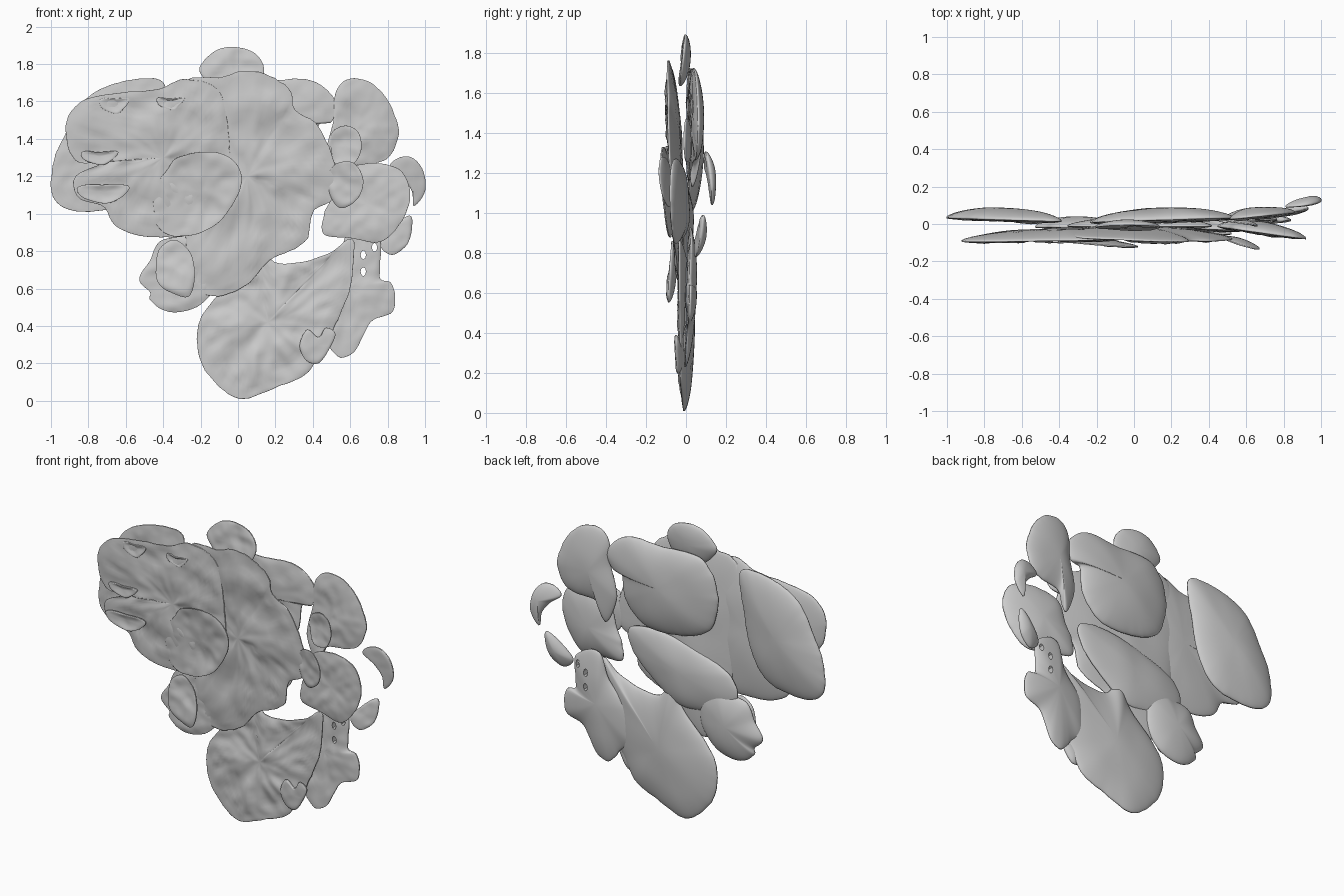
import bpy, bmesh, math, random
from mathutils import Vector, noise

random.seed(3)
N, RINGS = 112, 14


def outline(pts):
    """Closed smooth curve through (x, z) points, evenly resampled."""
    P = [Vector(p) for p in pts]
    n, dense = len(P), []
    for i in range(n):
        a, b, c, d = P[i - 1], P[i], P[(i + 1) % n], P[(i + 2) % n]
        for k in range(24):
            t = k / 24
            dense.append(0.5 * (2 * b + (c - a) * t + (2 * a - 5 * b + 4 * c - d) * t**2
                                + (3 * b - a - 3 * c + d) * t**3))
    m = len(dense)
    run = [0.0]
    for i in range(m):
        run.append(run[-1] + (dense[(i + 1) % m] - dense[i]).length)
    out, j = [], 0
    for k in range(N):
        s = run[-1] * k / N
        while run[j + 1] < s:
            j += 1
        f = (s - run[j]) / max(run[j + 1] - run[j], 1e-9)
        out.append(dense[j].lerp(dense[(j + 1) % m], f))
    return out


def plate(name, pts, y, thick, tilt=(0, 0), centre=None, wrinkle=0.012, cup=0.0):
    """Lobed shelf: wrinkled front, smooth domed back. tilt = dy/dx, dy/dz."""
    rim = outline(pts)
    c = Vector(centre) if centre else sum(rim, Vector((0, 0))) / N
    seed = random.uniform(0, 50)
    bm = bmesh.new()

    def point(p, r, back):
        base = y + tilt[0] * (p.x - c.x) + tilt[1] * (p.y - c.y)
        if back:
            base += 0.012 + thick * (1 - r * r) ** 0.65
            base += 0.006 * noise.noise((p.x * 5, seed, p.y * 5)) * (1 - r * r)
        else:
            base += cup * (1 - r * r) + 0.006 * r ** 10
            base += wrinkle * noise.noise((p.x * 6, seed, p.y * 6)) * (1 - r ** 6)
            base += wrinkle * 0.6 * noise.noise((p.x * 17, seed, p.y * 17)) * (1 - r ** 8)
        return bm.verts.new((p.x, base, p.y))

    def side(back):
        rings = []
        for k in range(1, RINGS + 1):
            r = math.sin(k / RINGS * math.pi / 2)
            ring = []
            for q in rim:
                d = (q - c) * r
                d *= 1 + 0.014 * r ** 6 * noise.noise((q.x * 22, seed, q.y * 22))
                ring.append(point(c + d, r, back))
            rings.append(ring)
        hub = point(c, 0, back)
        for i in range(N):
            j = (i + 1) % N
            bm.faces.new((hub, rings[0][i], rings[0][j]))
            for a, b in zip(rings, rings[1:]):
                bm.faces.new((a[i], b[i], b[j], a[j]))
        return rings[-1]

    f, b = side(False), side(True)
    for i in range(N):
        j = (i + 1) % N
        bm.faces.new((f[i], b[i], b[j], f[j]))
    bmesh.ops.recalc_face_normals(bm, faces=bm.faces)
    me = bpy.data.meshes.new(name)
    bm.to_mesh(me)
    bm.free()
    me.shade_smooth()
    ob = bpy.data.objects.new(name, me)
    bpy.context.collection.objects.link(ob)
    return ob


# Large front shelves
plate("main_shelf", [(-.28, 1.71), (-.09, 1.73), (0, 1.76), (.14, 1.75), (.28, 1.66), (.3, 1.56),
      (.41, 1.49), (.48, 1.37), (.52, 1.24), (.51, 1.08), (.4, 1.01), (.36, .85), (.17, .75),
      (.06, .63), (-.1, .56), (-.26, .6), (-.28, .73), (-.28, .88), (-.35, 1.2), (-.4, 1.5)],
      -.07, .045, (-.04, -.05), (.05, 1.2), .022)
plate("upper_left_shelf", [(-.28, 1.72), (-.42, 1.67), (-.68, 1.64), (-.84, 1.6), (-.92, 1.48),
      (-.9, 1.33), (-.84, 1.27), (-.7, 1.28), (-.87, 1.2), (-.85, 1.08), (-.72, 1.04),
      (-.65, .93), (-.5, .88), (-.28, .88), (-.18, .96), (-.05, 1.1), (-.05, 1.4), (-.1, 1.65)],
      -.085, .05, (.02, -.03), (-.4, 1.3), .022)
plate("centre_curl", [(-.37, 1.25), (-.3, 1.31), (-.13, 1.33), (-.02, 1.28), (.02, 1.19),
      (-.01, 1.08), (-.12, .94), (-.28, .88), (-.42, .92), (-.45, 1.1)],
      -.11, .02, (-.08, -.05), (-.2, 1.12), .012, .025)

# Back shelves
plate("back_left_shelf", [(-.4, 1.7), (-.6, 1.71), (-.78, 1.64), (-.86, 1.55), (-.92, 1.43),
      (-.98, 1.3), (-1, 1.12), (-.94, 1.04), (-.82, 1.01), (-.6, 1.05), (-.48, 1.2), (-.42, 1.45)],
      .015, .06, (-.03, 0))
plate("back_upper_shelf", [(.17, 1.71), (.36, 1.72), (.47, 1.67), (.53, 1.58), (.5, 1.49),
      (.43, 1.47), (.4, 1.3), (.25, 1.17), (0, 1.18), (-.18, 1.27), (-.23, 1.5), (-.12, 1.7)],
      .01, .065, (.03, .02))
plate("back_strip", [(.4, 1.12), (.2, 1.15), (-.05, 1.1), (-.3, 1), (-.35, .85), (-.2, .75),
      (.05, .72), (.25, .85), (.38, .98)], -.02, .045)
plate("top_cap", [(-.2, 1.75), (-.18, 1.82), (-.1, 1.88), (0, 1.89), (.1, 1.85), (.14, 1.76),
      (.08, 1.66), (-.08, 1.64)], -.025, .035, (0, .1))

# Right side lobes
plate("right_upper_shelf", [(.52, 1.64), (.57, 1.71), (.66, 1.72), (.75, 1.67), (.82, 1.57),
      (.86, 1.44), (.82, 1.32), (.74, 1.27), (.6, 1.25), (.54, 1.13), (.47, 1.3), (.51, 1.5)],
      .03, .045, (.1, 0), (.63, 1.45))
plate("right_mid_shelf", [(.5, 1.08), (.46, 1), (.46, .89), (.6, .87), (.76, .85), (.87, .95),
      (.92, 1.08), (.9, 1.19), (.84, 1.25), (.7, 1.27), (.55, 1.22)], -.055, .055, (-.14, 0))
plate("right_upper_curl", [(.5, 1.33), (.5, 1.43), (.57, 1.47), (.64, 1.44), (.66, 1.35),
      (.62, 1.27), (.53, 1.26)], -.005, .02, (-.15, 0), cup=.02)
plate("right_lower_curl", [(.48, 1.2), (.53, 1.27), (.62, 1.27), (.67, 1.18), (.64, 1.08),
      (.55, 1.03), (.49, 1.1)], -.11, .02, (-.3, -.1), cup=.01)
plate("right_far_lobe", [(.81, 1.25), (.86, 1.3), (.93, 1.3), (.99, 1.23), (1, 1.12),
      (.94, 1.04), (.93, 1.12), (.88, 1.19)], .105, .03, (.12, -.1), (.94, 1.2), .006)
plate("right_low_lobe", [(.84, .94), (.92, .99), (.93, .92), (.9, .83), (.82, .78), (.76, .84)],
      .055, .03, (.15, .1), wrinkle=.006)

# Bottom shelves
plate("bottom_shelf", [(-.12, .55), (-.2, .44), (-.22, .3), (-.18, .17), (-.07, .05), (.04, .01),
      (.2, .07), (.36, .14), (.45, .28), (.51, .38), (.6, .6), (.62, .8), (.6, .87), (.49, .79),
      (.33, .74), (.2, .74), (.1, .83), (.03, .7)], -.025, .055, (-.04, 0), (.16, .42), .025)
low = plate("bottom_right_shelf", [(.38, .4), (.45, .34), (.5, .27), (.55, .23), (.62, .26),
            (.67, .35), (.72, .43), (.82, .47), (.84, .55), (.82, .63), (.76, .65), (.76, .72),
            (.75, .87), (.6, .92), (.53, .75), (.4, .6)], 0, .04, (.05, .03), (.6, .6))
plate("bottom_curl", [(.37, .38), (.43, .34), (.47, .39), (.52, .36), (.49, .28), (.43, .2),
      (.36, .22), (.33, .3)], -.055, .03, (-.03, -.05), (.43, .3), .006)
plate("lower_left_shelf", [(-.3, .88), (-.42, .85), (-.47, .75), (-.53, .65), (-.47, .58),
      (-.47, .54), (-.39, .48), (-.28, .48), (-.18, .53), (-.1, .65), (-.1, .82), (-.2, .9)],
      -.025, .055)
plate("lower_left_oval", [(-.44, .7), (-.42, .81), (-.34, .86), (-.26, .8), (-.23, .68),
      (-.26, .56), (-.34, .57), (-.42, .62)], -.085, .03, (-.05, .05))

# Small overlapping lips on the left shelf
for i, (x, z, w, h) in enumerate([(-.66, 1.59, .08, .04), (-.36, 1.6, .075, .03),
                                  (-.74, 1.31, .1, .035), (-.72, 1.12, .14, .05)]):
    pts = [(x + w * math.cos(a) + .01 * math.sin(3 * a), z + h * math.sin(a) + .015 * math.cos(2 * a))
           for a in (k * math.pi / 4 for k in range(8))]
    plate(f"left_lip_{i + 1}", pts, -.105, .02, wrinkle=.006, cup=.012)

# Small holes through the lower right neck
for i, (x, z) in enumerate([(.67, .69), (.67, .78), (.73, .82)]):
    bpy.ops.mesh.primitive_cylinder_add(vertices=8, radius=.016, depth=.4, location=(x, 0, z),
                                        rotation=(math.pi / 2, 0, 0))
    cut = bpy.context.object
    cut.name = f"hole_cutter_{i + 1}"
    cut.scale = (.9, 1.5, 1)
    cut.hide_render = True
    cut.hide_set(True)
    mod = low.modifiers.new("hole", "BOOLEAN")
    mod.operation, mod.object, mod.solver = "DIFFERENCE", cut, "EXACT"
